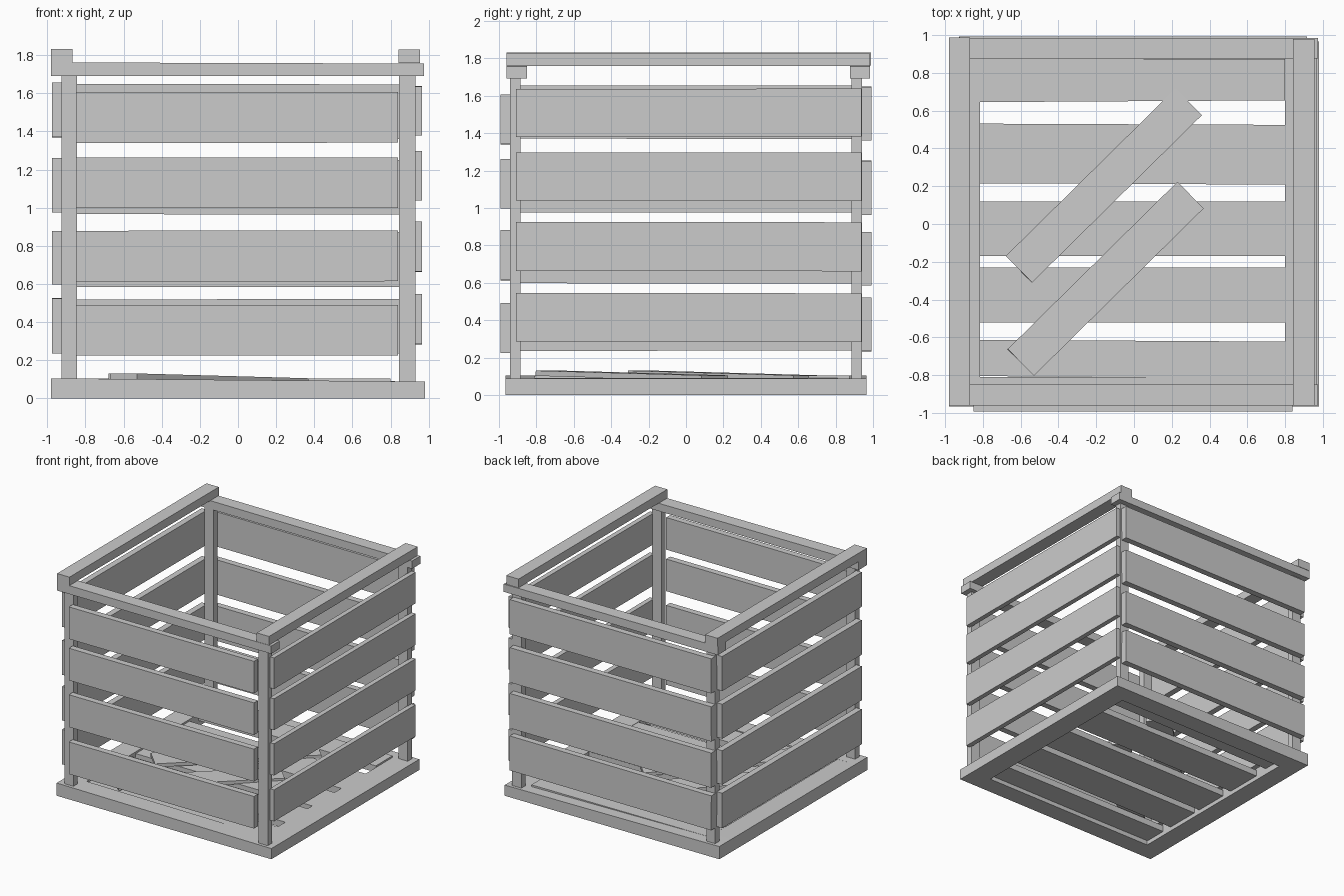
import bpy
import math
import random
from mathutils import Matrix, Vector

random.seed(4)


def board(name, x, y, z, rot=(0, 0, 0), dz=0.0):
    """Box between ranges x, y, z; dz lifts the top of the +x end."""
    c = Vector([(r[0] + r[1]) / 2 for r in (x, y, z)])
    verts = [Vector((i, j, k + (dz if i == x[1] and k == z[1] else 0))) - c
             for i in x for j in y for k in z]
    faces = [(0, 1, 3, 2), (4, 6, 7, 5), (0, 4, 5, 1),
             (2, 3, 7, 6), (0, 2, 6, 4), (1, 5, 7, 3)]
    me = bpy.data.meshes.new(name)
    me.from_pydata(verts, [], faces)
    ob = bpy.data.objects.new(name, me)
    ob.location = c
    ob.rotation_euler = rot
    bpy.context.collection.objects.link(ob)
    return ob


def wobble(a=0.002):
    return random.uniform(-a, a)


# base frame, slightly lower on the right
board("base_front", (-0.98, 0.98), (-0.965, -0.81), (0, 0.105), dz=-0.017)
board("base_back", (-0.98, 0.98), (0.81, 0.965), (0, 0.105), dz=-0.017)
board("base_left", (-0.98, -0.815), (-0.81, 0.81), (0, 0.105), dz=-0.002)
board("base_right", (0.80, 0.98), (-0.81, 0.81), (0, 0.09), dz=-0.002)

# corner posts
for side, x in (("left", (-0.925, -0.845)), ("right", (0.845, 0.93))):
    for end, y in (("front", (-0.94, -0.885)), ("back", (0.885, 0.94))):
        board(f"post_{end}_{side}", x, y, (0.08, 1.70))

# top rails: front and back below, sides resting on them
board("top_rail_front", (-0.98, 0.975), (-0.96, -0.85), (1.692, 1.762), dz=-0.006)
board("top_rail_back", (-0.98, 0.975), (0.877, 0.985), (1.692, 1.762), dz=-0.006)
board("top_rail_left", (-0.98, -0.867), (-0.96, 0.988), (1.762, 1.832))
board("top_rail_right", (0.843, 0.955), (-0.96, 0.98), (1.758, 1.83))

# wall slats: x range, y range, z ranges bottom to top
walls = {
    "front": ((-0.85, 0.84), (-0.992, -0.94),
              ((0.225, 0.49), (0.613, 0.88), (0.998, 1.263), (1.34, 1.605))),
    "back": ((-0.925, 0.915), (0.94, 0.992),
             ((0.235, 0.52), (0.585, 0.872), (0.965, 1.252), (1.362, 1.648))),
    "left": ((-0.975, -0.925), (-0.90, 0.92),
             ((0.237, 0.525), (0.597, 0.878), (0.975, 1.26), (1.37, 1.655))),
    "right": ((0.925, 0.965), (-0.908, 0.938),
              ((0.285, 0.545), (0.663, 0.925), (1.038, 1.297), (1.38, 1.637))),
}
for wall, (x, y, levels) in walls.items():
    for n, z in enumerate(levels, 1):
        r = (0, wobble(), 0) if wall in ("front", "back") else (wobble(), 0, 0)
        board(f"{wall}_slat_{n}", x, y, z, r)

# floor slats
floor = ((-0.81, -0.618, -0.006), (-0.522, -0.23, 0), (-0.17, 0.12, 0),
         (0.212, 0.528, -0.004), (0.65, 0.87, 0.006))
for n, (y0, y1, turn) in enumerate(floor, 1):
    z = (0.035, 0.088) if n < 5 else (0.05, 0.104)
    board(f"floor_slat_{n}", (-0.815, 0.80), (y0, y1), z, (0, 0, turn))

# two loose planks lying diagonally on the floor
for n, (cx, cy) in enumerate(((-0.16, 0.203), (-0.15, -0.29)), 1):
    ob = board(f"loose_plank_{n}", (cx - 0.631, cx + 0.631),
               (cy - 0.099, cy + 0.099), (0.09, 0.118))
    tilt = Matrix.Rotation(0.02, 4, 'Y')
    ob.rotation_euler = (Matrix.Rotation(math.radians(44.6), 4, 'Z') @ tilt).to_euler()
